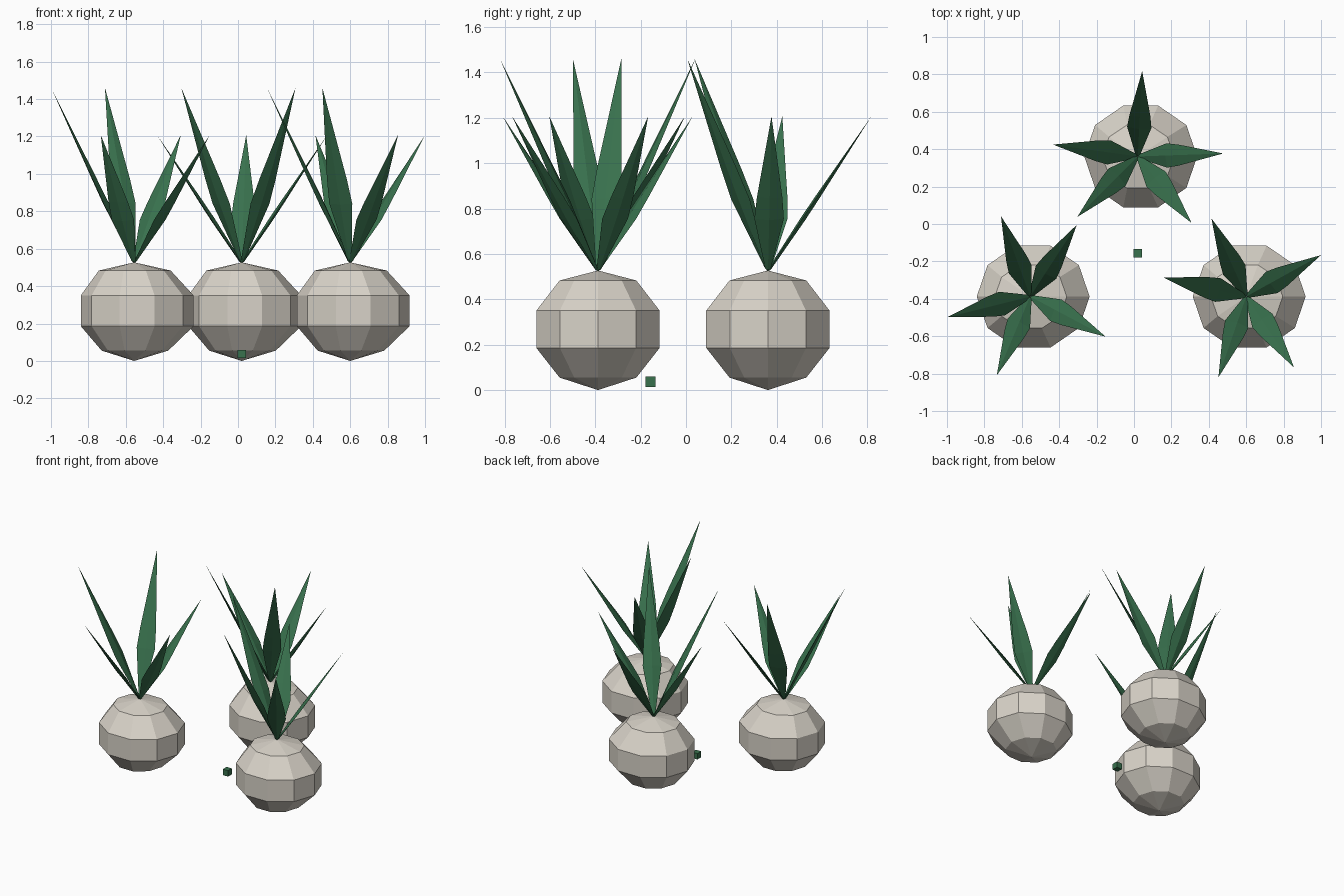
import bpy
import bmesh
import math
from mathutils import Vector

cube = bpy.data.objects.get("Cube")
if cube:
    bpy.data.objects.remove(cube, do_unlink=True)


def make_material(name, color):
    mat = bpy.data.materials.new(name)
    mat.use_nodes = True
    mat.diffuse_color = (*color, 1)
    mat.node_tree.nodes["Principled BSDF"].inputs["Base Color"].default_value = (*color, 1)
    return mat


cream = make_material("cream_skin", (0.69, 0.65, 0.58))
green = make_material("leaf_green", (0.04, 0.165, 0.075))


def finish(bm, name, mat, location):
    bmesh.ops.recalc_face_normals(bm, faces=bm.faces)
    mesh = bpy.data.meshes.new(name)
    bm.to_mesh(mesh)
    bm.free()
    mesh.materials.append(mat)
    obj = bpy.data.objects.new(name, mesh)
    obj.location = location
    bpy.context.collection.objects.link(obj)
    return obj


def loft(bm, bottom, rings, top):
    """Skin a stack of rings and close it with a point at each end."""
    loops = [[bm.verts.new(p) for p in ring] for ring in rings]
    low, high = bm.verts.new(bottom), bm.verts.new(top)
    n = len(loops[0])
    for i in range(n):
        j = (i + 1) % n
        bm.faces.new((low, loops[0][j], loops[0][i]))
        for a, b in zip(loops, loops[1:]):
            bm.faces.new((a[i], a[j], b[j], b[i]))
        bm.faces.new((loops[-1][i], loops[-1][j], high))


SIDES = 10
# Radius, height, x stretch and x shift of each bulb ring
BULB_RINGS = [(0.178, 0.055, 1.0, 0.004), (0.286, 0.186, 1.055, 0.016),
              (0.286, 0.35, 1.055, 0.016), (0.178, 0.483, 1.08, 0.003)]


def make_bulb(name, location):
    rings = []
    for r, z, stretch, shift in BULB_RINGS:
        angles = [math.tau * i / SIDES for i in range(SIDES)]
        rings.append([(shift + stretch * r * math.cos(a), r * math.sin(a), z) for a in angles])
    bm = bmesh.new()
    loft(bm, (0, 0, 0), rings, (0, 0, 0.527))
    finish(bm, name, cream, location)


def make_leaf(name, location, degrees, rise):
    a = math.radians(degrees)
    along = Vector((0.457 * math.cos(a), 0.457 * math.sin(a), rise))
    side = Vector((-math.sin(a), math.cos(a), 0))
    normal = along.cross(side).normalized()
    base = Vector((0, 0, 0.522))
    rings = []
    # Position along the leaf, half width and half thickness
    for t, w, d in [(0.02, 0.012, 0.006), (0.34, 0.065, 0.011), (0.48, 0.056, 0.01)]:
        c = base + along * t
        rings.append([c + side * w, c + normal * d, c - side * w, c - normal * d])
    bm = bmesh.new()
    loft(bm, base, rings, base + along)
    finish(bm, name, green, location)


# Three plants, each turned by its own angle
PLANTS = [("right", -0.555, -0.388, 0), ("left", 0.6, -0.388, 57), ("back", 0.02, 0.361, 115)]
LONG, SHORT = 0.938, 0.685
LEAVES = [(110, LONG), (194, LONG), (247, SHORT), (332, SHORT), (57, SHORT)]

for label, x, y, turn in PLANTS:
    spot = (x, y, 0)
    make_bulb(f"{label}_bulb", spot)
    for i, (angle, rise) in enumerate(LEAVES, 1):
        make_leaf(f"{label}_leaf_{i}", spot, angle + turn, rise)

# Small loose block between the plants
bm = bmesh.new()
bmesh.ops.create_cube(bm, size=0.045)
finish(bm, "small_block", green, (0.02, -0.157, 0.037))
